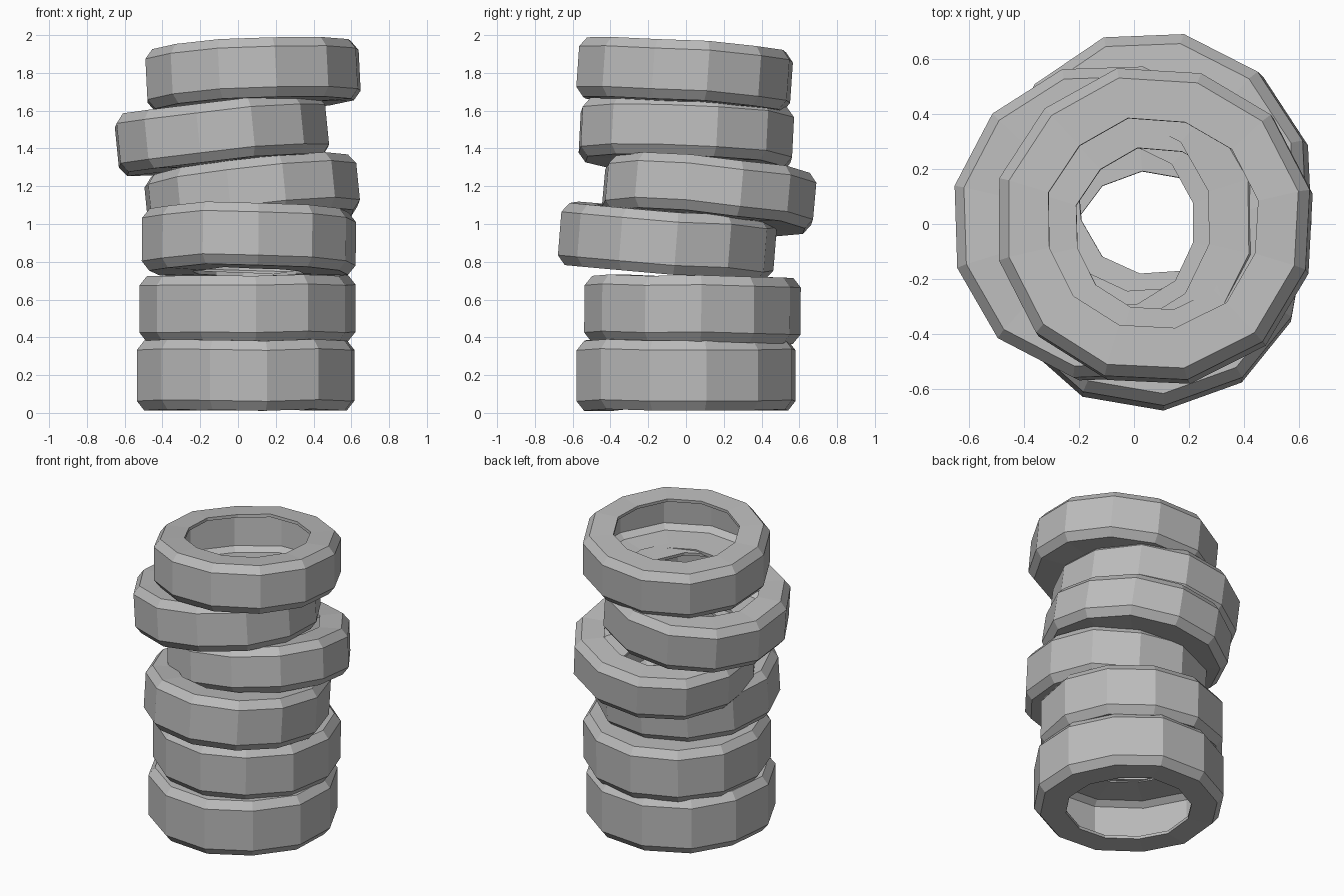
import bpy, bmesh, math, random
from mathutils import Matrix, Vector

if "Cube" in bpy.data.objects:
    bpy.data.objects.remove(bpy.data.objects["Cube"], do_unlink=True)

random.seed(4)
SIDES = 12

rubber = bpy.data.materials.new("grey rubber")
rubber.use_nodes = True
GREY = (0.5, 0.5, 0.5, 1)
rubber.diffuse_color = GREY
rubber.node_tree.nodes["Principled BSDF"].inputs["Base Color"].default_value = GREY


def cross_section(radius, half, flip):
    """Hollow shell: wide opening on one side, narrow opening on the other."""
    wide, narrow, skin, bevel = 0.39, 0.3, 0.02, 0.05
    shoulder, tread = radius - 0.04, half - bevel
    inner = half - skin
    profile = [
        (radius, tread), (shoulder, half),                   # tread to shoulder
        (wide, half), (wide, inner),                         # wide opening lip
        (shoulder - skin, inner), (radius - skin, tread),    # hollow, far side
        (radius - skin, -tread), (shoulder - skin, -inner),  # hollow, near side
        (narrow, -inner), (narrow, -half),                   # narrow opening lip
        (shoulder, -half), (radius, -tread),
    ]
    return [(r, -z) for r, z in profile] if flip else profile


def tyre(name, centre, radius, half, turn, slope_x, slope_y, flip=False):
    """Spin the closed profile into a faceted tyre, then tilt and place it."""
    profile = cross_section(radius, half, flip)
    n = len(profile)
    bm = bmesh.new()
    rings = []
    for i in range(SIDES):
        a = math.radians(turn) + math.tau * i / SIDES
        wobble = Vector([random.uniform(-0.006, 0.006) for _ in range(3)])
        rings.append([bm.verts.new(Vector((r * math.cos(a), r * math.sin(a), z)) + wobble)
                      for r, z in profile])
    for i in range(SIDES):
        a, b = rings[i], rings[(i + 1) % SIDES]
        for j in range(n):
            k = (j + 1) % n
            bm.faces.new((a[j], a[k], b[k], b[j]))
    bmesh.ops.recalc_face_normals(bm, faces=bm.faces)
    up = Vector((-slope_x, -slope_y, 1)).normalized()
    tilt = Vector((0, 0, 1)).rotation_difference(up).to_matrix().to_4x4()
    bm.transform(Matrix.Translation(centre) @ tilt)
    mesh = bpy.data.meshes.new(name)
    bm.to_mesh(mesh)
    bm.free()
    mesh.materials.append(rubber)
    obj = bpy.data.objects.new(name, mesh)
    bpy.context.collection.objects.link(obj)


# Leaning stack from the ground up
tyre("tyre_bottom", (0.04, 0, 0.2), 0.59, 0.185, 11, 0, 0, flip=True)
tyre("tyre_second", (0.045, 0.03, 0.55), 0.575, 0.175, 5, 0, -0.01)
tyre("tyre_third", (0.06, -0.1, 0.91), 0.57, 0.165, 5, -0.01, -0.08)
tyre("tyre_fourth", (0.075, 0.12, 1.157), 0.575, 0.148, 18, 0.1, -0.09)
tyre("tyre_fifth", (-0.085, 0, 1.472), 0.58, 0.156, 17, 0.1, -0.05)
tyre("tyre_top", (0.075, -0.01, 1.79), 0.58, 0.158, 13, 0.05, -0.07)
